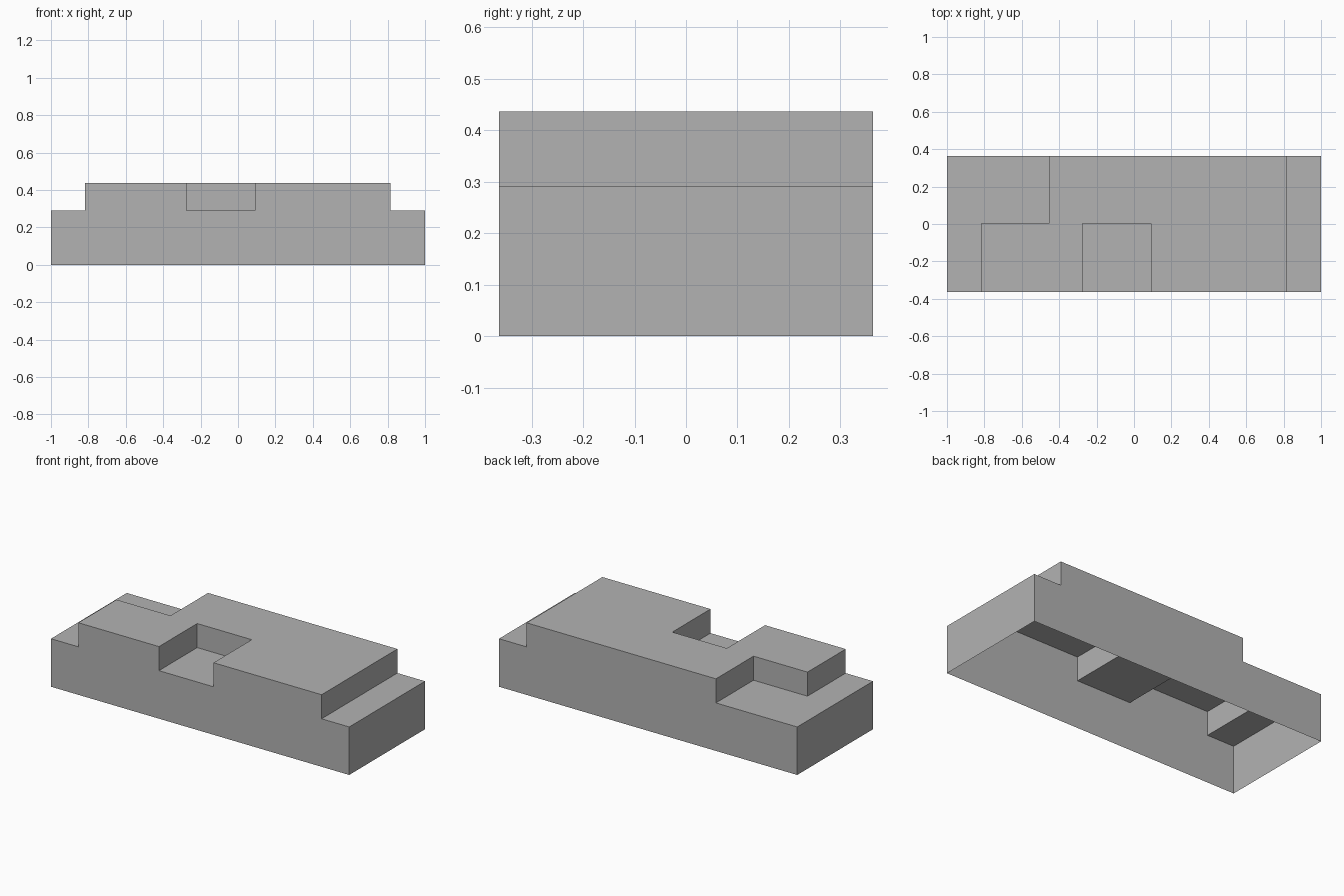
import bpy, bmesh, math

if "Cube" in bpy.data.objects:
    bpy.data.objects.remove(bpy.data.objects["Cube"])

# Plan grid lines and levels
XS = [-1.0, -0.817, -0.455, -0.276, 0.09, 0.815, 1.0]
YS = [-0.363, 0.003, 0.363]
LOW, HIGH = 0.291, 0.437
# Raised (1) or low (0) cells, front row then back row
RAISED = [[0, 1, 1, 0, 1, 0],
          [0, 0, 1, 1, 1, 0]]


def level(i, j):
    """0 outside the block, 1 on the low step, 2 on the raised top."""
    if 0 <= i < len(XS) - 1 and 0 <= j < len(YS) - 1:
        return 1 + RAISED[j][i]
    return 0


bm = bmesh.new()


def add_face(points):
    bm.faces.new([bm.verts.new(p) for p in points])


Z = [0.0, LOW, HIGH]
for j in range(len(YS) - 1):
    for i in range(len(XS) - 1):
        top = level(i, j)
        c = [(XS[i], YS[j]), (XS[i + 1], YS[j]),
             (XS[i + 1], YS[j + 1]), (XS[i], YS[j + 1])]
        # Stepped top surface
        add_face([(x, y, Z[top]) for x, y in c])
        # Walls down to each lower neighbour; the underside stays open
        for k, (di, dj) in enumerate([(0, -1), (1, 0), (0, 1), (-1, 0)]):
            a, b = c[k], c[(k + 1) % 4]
            for s in range(level(i + di, j + dj), top):
                add_face([(*a, Z[s]), (*b, Z[s]), (*b, Z[s + 1]), (*a, Z[s + 1])])

# Join the cells into clean flat faces
bmesh.ops.remove_doubles(bm, verts=bm.verts[:], dist=1e-4)
bmesh.ops.dissolve_limit(bm, angle_limit=math.radians(1),
                         verts=bm.verts[:], edges=bm.edges[:])

mesh = bpy.data.meshes.new("stepped_block")
bm.to_mesh(mesh)
bm.free()
block = bpy.data.objects.new("stepped_block", mesh)
bpy.context.collection.objects.link(block)

grey = bpy.data.materials.new("grey")
grey.diffuse_color = (0.45, 0.45, 0.45, 1.0)
grey.use_nodes = True
grey.node_tree.nodes["Principled BSDF"].inputs["Base Color"].default_value = grey.diffuse_color
mesh.materials.append(grey)
